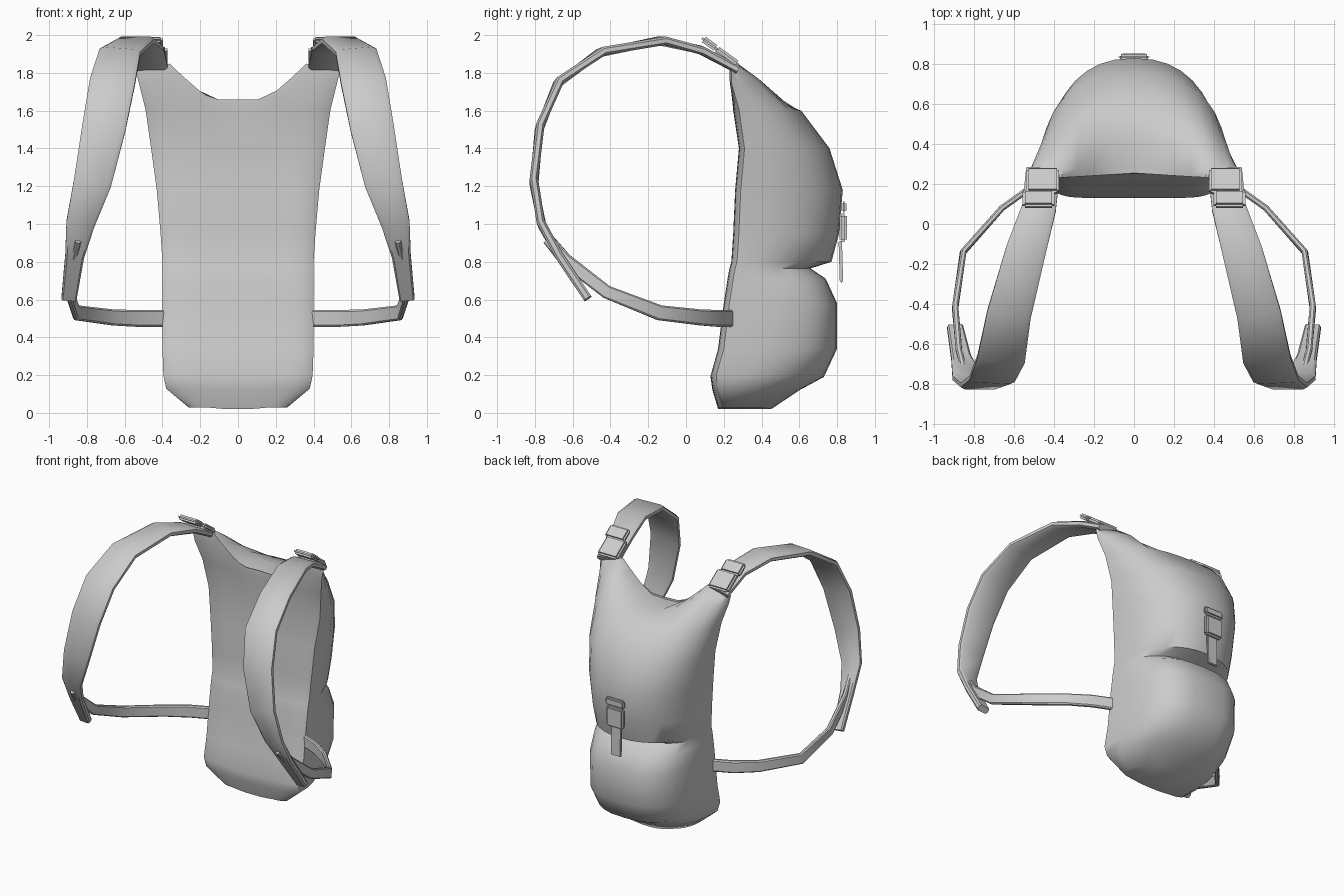
import bpy, bmesh, math
from mathutils import Vector, Matrix

if "Cube" in bpy.data.objects:
    bpy.data.objects.remove(bpy.data.objects["Cube"])

cloth = bpy.data.materials.new("grey cloth")
cloth.diffuse_color = (0.6, 0.6, 0.6, 1)
cloth.use_nodes = True
cloth.node_tree.nodes["Principled BSDF"].inputs["Base Color"].default_value = cloth.diffuse_color


def finish(name, bm, angle=40):
    bmesh.ops.recalc_face_normals(bm, faces=bm.faces)
    mesh = bpy.data.meshes.new(name)
    bm.to_mesh(mesh)
    bm.free()
    mesh.materials.append(cloth)
    ob = bpy.data.objects.new(name, mesh)
    bpy.context.collection.objects.link(ob)
    bpy.ops.object.select_all(action='DESELECT')
    ob.select_set(True)
    bpy.context.view_layer.objects.active = ob
    bpy.ops.object.shade_smooth_by_angle(angle=math.radians(angle))
    return ob


def shoulder_rise(u):
    # neckline shape: flat middle, rising to the shoulder peaks
    pts = [(0, 0), (.22, 0), (.46, .45), (.66, 1), (1, .8)]
    for (a, fa), (b, fb) in zip(pts, pts[1:]):
        if u <= b:
            return fa + (fb - fa) * (u - a) / (b - a)
    return .8


# Bag body rings: half width, front y, back y, middle z, shoulder z, squareness
RINGS = [
    (.26, .17, .45, .02, .03, 2.4),
    (.38, .14, .60, .12, .13, 2.6),
    (.395, .13, .73, .19, .20, 2.8),
    (.40, .17, .80, .34, .34, 3.0),
    (.40, .20, .80, .58, .58, 3.0),
    (.40, .22, .74, .71, .71, 2.8),
    (.40, .23, .66, .765, .765, 2.5),
    (.40, .24, .77, .80, .80, 2.3),
    (.41, .25, .81, .95, .95, 2.3),
    (.43, .26, .83, 1.18, 1.18, 2.3),
    (.46, .28, .76, 1.40, 1.40, 2.3),
    (.49, .25, .61, 1.60, 1.61, 2.2),
    (.525, .22, .42, 1.66, 1.77, 2.2),
    (.54, .22, .28, 1.645, 1.85, 2.2),
]
N = 18
bm = bmesh.new()
loft = []
for k, (w, yf, yb, zc, zs, n) in enumerate(RINGS):
    back, front = [], []
    for i in range(N + 1):
        a = math.pi * i / N
        c, s = math.cos(a), max(math.sin(a), 0)
        u = abs(c) ** (2 / n)
        x = math.copysign(w * u, c)
        z = zc + (zs - zc) * shoulder_rise(u)
        side = .03 if k < 12 else .02
        sag = .035 * (1 - u) if k >= 12 else 0
        y0 = yf + side * u ** 8 + sag
        back.append(bm.verts.new((x, yf + side + sag + (yb - yf - side - sag) * s ** (2 / n), z)))
        if 0 < i < N:
            front.append(bm.verts.new((x, y0, z)))
    loft.append((back, [back[0]] + front + [back[-1]]))
for (b0, f0), (b1, f1) in zip(loft, loft[1:]):
    for i in range(N):
        bm.faces.new((b0[i], b0[i + 1], b1[i + 1], b1[i]))
        bm.faces.new((f0[i], f1[i], f1[i + 1], f0[i + 1]))
# close bottom and neckline
for b, f in (loft[0], loft[-1]):
    for i in range(N):
        bm.faces.new(list(dict.fromkeys((b[i], b[i + 1], f[i + 1], f[i]))))
finish("bag_body", bm, 50)


def strap(name, path, thick, hint, mirror):
    # flat band swept along points (x, y, z, half width)
    bm = bmesh.new()
    P = [Vector(p[:3]) for p in path]
    rings = []
    for i, p in enumerate(P):
        t = (P[min(i + 1, len(P) - 1)] - P[max(i - 1, 0)]).normalized()
        side = (hint - t * hint.dot(t)).normalized()
        up = t.cross(side) * thick / 2
        side = side * path[i][3]
        prof = [(-1, -.5), (-.8, -1), (.8, -1), (1, -.5), (1, .5), (.8, 1), (-.8, 1), (-1, .5)]
        ring = []
        for a, b in prof:
            q = p + side * a + up * b
            ring.append(bm.verts.new((q.x * mirror, q.y, q.z)))
        rings.append(ring)
    for r, q in zip(rings, rings[1:]):
        for i in range(8):
            j = (i + 1) % 8
            bm.faces.new((r[i], r[j], q[j], q[i]))
    bm.faces.new(rings[0])
    bm.faces.new(rings[-1])
    finish(name, bm, 35)


def pad(name, loc, size, tilt=0, bevel=.012):
    # softly bevelled box
    bm = bmesh.new()
    bmesh.ops.create_cube(bm, size=1)
    bmesh.ops.scale(bm, vec=size, verts=bm.verts)
    bmesh.ops.bevel(bm, geom=bm.edges[:], offset=min(bevel, min(size) * .4), segments=2, affect='EDGES')
    bmesh.ops.transform(bm, matrix=Matrix.Translation(loc) @ Matrix.Rotation(tilt, 4, 'X'), verts=bm.verts)
    finish(name, bm, 40)


SHOULDER = [
    (.455, .27, 1.82, .085), (.475, .08, 1.92, .085), (.54, -.13, 1.97, .10),
    (.625, -.45, 1.91, .11), (.665, -.675, 1.75, .12), (.71, -.775, 1.51, .115),
    (.77, -.805, 1.22, .10), (.835, -.765, 1.0, .075), (.865, -.67, .83, .05),
    (.895, -.52, .605, .04)]
LOWER = [
    (.36, .25, .50, .045), (.52, .18, .50, .045), (.66, .08, .505, .042),
    (.855, -.14, .53, .04), (.895, -.42, .64, .035), (.875, -.64, .81, .035),
    (.85, -.73, .92, .03)]
for m, tag in ((1, "right"), (-1, "left")):
    strap("shoulder_strap_" + tag, SHOULDER, .045, Vector((1, 0, 0)), m)
    strap("lower_strap_" + tag, LOWER, .03, Vector((0, 0, 1)), m)
    # slider buckle on the shoulder
    pad("slider_bar_" + tag, (m * .478, .125, 1.955), (.16, .10, .035), -.62)
    pad("slider_base_" + tag, (m * .457, .215, 1.885), (.165, .15, .04), -.62)

# back buckle with its hanging strap end
pad("buckle_plate", (0, .835, 1.09), (.155, .03, .06))
pad("buckle_body", (0, .832, .98), (.14, .04, .15))
pad("buckle_tail", (0, .82, .80), (.085, .018, .22), .03, .006)
